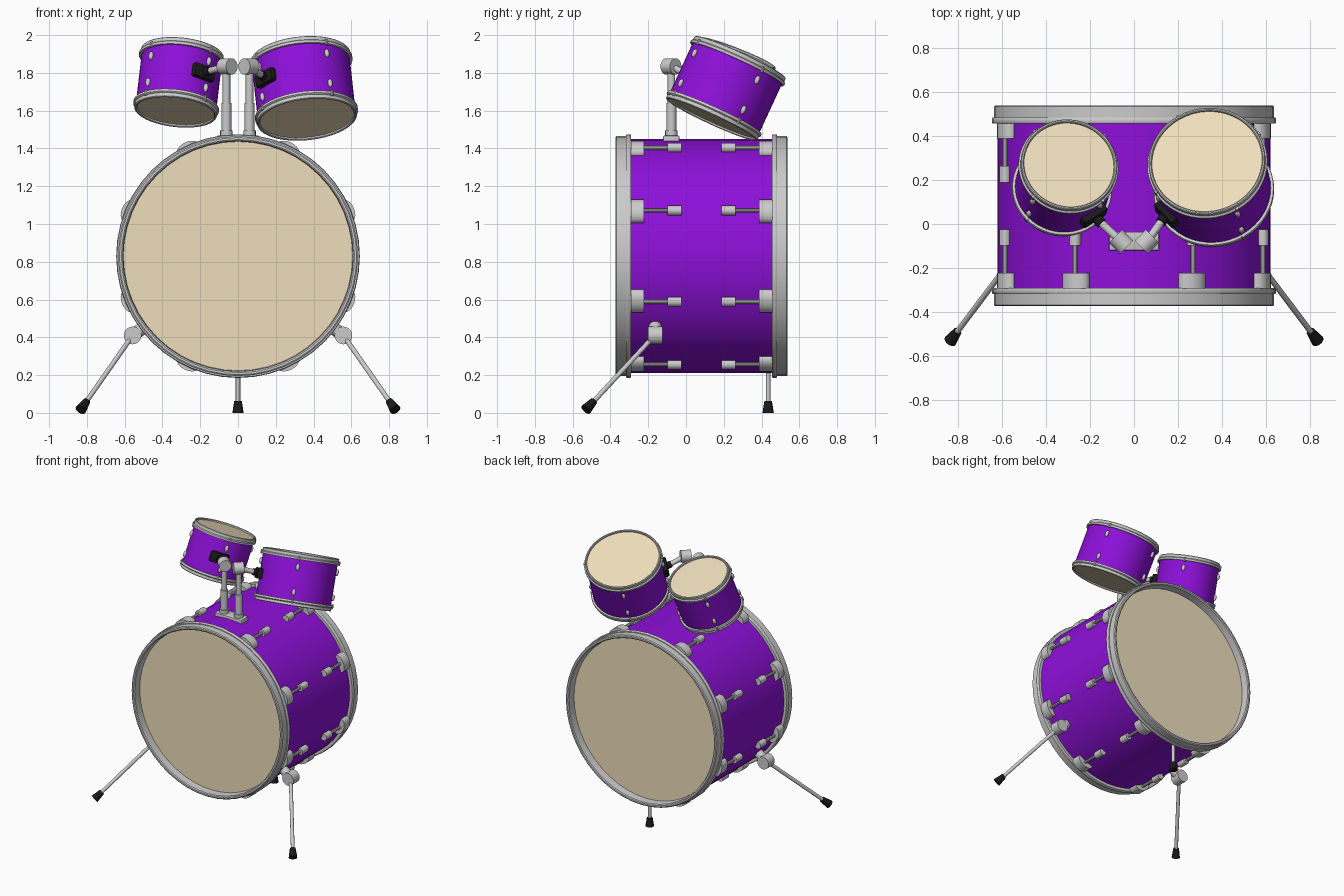
import bpy, bmesh
from math import sin, cos, radians, pi
from mathutils import Vector, Matrix

if "Cube" in bpy.data.objects:
    bpy.data.objects.remove(bpy.data.objects["Cube"])


def material(name, col):
    m = bpy.data.materials.new(name)
    m.diffuse_color = (*col, 1)
    m.use_nodes = True
    m.node_tree.nodes["Principled BSDF"].inputs["Base Color"].default_value = m.diffuse_color
    return m


PURPLE = material("purple_shell", (0.27, 0.005, 0.70))
CREAM = material("cream_skin", (0.86, 0.73, 0.50))
BLACK = material("black_rubber", (0.01, 0.01, 0.01))


def finish(name, bm, matrix, mat=None, smooth=True):
    bmesh.ops.recalc_face_normals(bm, faces=bm.faces)
    me = bpy.data.meshes.new(name)
    bm.to_mesh(me)
    bm.free()
    ob = bpy.data.objects.new(name, me)
    bpy.context.collection.objects.link(ob)
    ob.matrix_world = matrix
    if mat:
        me.materials.append(mat)
    if smooth:
        bpy.ops.object.select_all(action='DESELECT')
        ob.select_set(True)
        bpy.context.view_layer.objects.active = ob
        bpy.ops.object.shade_smooth_by_angle(angle=radians(35))
    return ob


def frame(origin, x, y, z):
    m = Matrix((x, y, z)).transposed().to_4x4()
    m.translation = origin
    return m


def ring(name, profile, matrix, mat=None, seg=48):
    """Closed (radius, height) profile spun around local z."""
    bm = bmesh.new()
    loops = [[bm.verts.new((r * cos(2 * pi * i / seg), r * sin(2 * pi * i / seg), h))
              for r, h in profile] for i in range(seg)]
    n = len(profile)
    for i in range(seg):
        a, b = loops[i], loops[(i + 1) % seg]
        for j in range(n):
            k = (j + 1) % n
            bm.faces.new((a[j], b[j], b[k], a[k]))
    return finish(name, bm, matrix, mat)


def rod(name, a, b, r1, r2=None, mat=None, seg=16, base=Matrix()):
    """Cylinder or cone between two points."""
    a, b = Vector(a), Vector(b)
    bm = bmesh.new()
    bmesh.ops.create_cone(bm, cap_ends=True, segments=seg, radius1=r1,
                          radius2=r1 if r2 is None else r2, depth=(b - a).length)
    rot = (b - a).to_track_quat('Z', 'Y').to_matrix().to_4x4()
    return finish(name, bm, base @ Matrix.Translation((a + b) / 2) @ rot, mat)


def box(name, size, matrix, mat=None, bevel=0.006):
    bm = bmesh.new()
    bmesh.ops.create_cube(bm, size=1, matrix=Matrix.Diagonal((*size, 1)))
    bmesh.ops.bevel(bm, geom=bm.edges[:], offset=bevel, segments=2, affect='EDGES', profile=0.5)
    return finish(name, bm, matrix, mat)


# Bass drum: local z runs along world +y
CZ = 0.83
bass = frame(Vector((0, 0, CZ)), (1, 0, 0), (0, 0, -1), (0, 1, 0))
ring("bass_shell", [(0.60, -0.30), (0.62, -0.30), (0.62, 0.465), (0.60, 0.465)], bass, PURPLE)
for label, s, edge in (("front", -1, -0.29), ("back", 1, 0.455)):
    prof = [(0.605, 0), (0.641, 0), (0.645, 0.006), (0.645, 0.022), (0.641, 0.028),
            (0.635, 0.028), (0.635, 0.078), (0.628, 0.083), (0.617, 0.083), (0.61, 0.078)]
    ring(f"bass_{label}_hoop", [(r, edge + s * h) for r, h in prof], bass)
    rod(f"bass_{label}_skin", (0, 0, edge + s * 0.008), (0, 0, edge + s * 0.022), 0.612,
        mat=CREAM, seg=48, base=bass)

# Bass tension claws, rods and lugs around the shell
for base_ang in (0, 180):
    for off in (-65, -22.4, 22.4, 65):
        a = radians(base_ang + off)
        rad, tan = Vector((cos(a), 0, sin(a))), Vector((-sin(a), 0, cos(a)))
        for edge, s in ((-0.292, 1), (0.457, -1)):
            at = lambda d, r=0.633: rad * r + Vector((0, edge + s * d, CZ))
            bm = bmesh.new()
            bmesh.ops.create_cone(bm, cap_ends=True, segments=20, radius1=1, radius2=1, depth=1,
                                  matrix=Matrix.Diagonal((0.065, 0.042, 0.07, 1)))
            finish("bass_claw", bm, frame(at(0.035, 0.622), tan, rad, tan.cross(rad)))
            rod("bass_tension_rod", at(0.06), at(0.21), 0.011, seg=10)
            rod("bass_lug", at(0.195), at(0.268), 0.026)
            rod("bass_lug_foot", at(0.232, 0.61), at(0.232, 0.64), 0.02)

# Front legs with clamps and rubber feet
for s in (-1, 1):
    top, foot = Vector((s * 0.558, -0.165, 0.41)), Vector((s * 0.833, -0.53, 0.017))
    d = (foot - top).normalized()
    rod("front_leg_clamp", (top.x, -0.20, top.z), (top.x, -0.125, top.z), 0.047, seg=20)
    rod("front_leg_socket", (s * 0.47, -0.163, 0.475), (s * 0.553, -0.163, 0.413), 0.034)
    rod("front_leg", top, foot - d * 0.03, 0.013)
    rod("front_foot", foot - d * 0.07, foot, 0.02, 0.03, BLACK)

# Rear leg
rod("rear_leg", (0, 0.435, 0.23), (0, 0.435, 0.04), 0.012)
rod("rear_foot", (0, 0.435, 0.062), (0, 0.435, 0), 0.02, 0.03, BLACK)

# Tom mount plate
box("mount_plate", (0.226, 0.085, 0.04), Matrix.Translation((0, -0.078, 1.448)))


def tom(side, s, bottom, top, R, lug_ang, arm_ang):
    bottom, top = Vector(bottom), Vector(top)
    L = (top - bottom).length
    z = (top - bottom).normalized()
    y = z.cross(Vector((1, 0, 0))).normalized()
    M = frame((top + bottom) / 2, y.cross(z), y, z)
    h, rs = L / 2, R - 0.014
    # Shell, hoops and skins
    ring(f"{side}_tom_shell", [(rs - 0.015, -h + 0.02), (rs, -h + 0.02),
                               (rs, h - 0.02), (rs - 0.015, h - 0.02)], M, PURPLE)
    prof = [(rs - 0.012, 0.042), (R - 0.002, 0.042), (R, 0.038), (R, 0.028), (R - 0.004, 0.024),
            (R - 0.008, 0.022), (R - 0.008, 0.004), (R - 0.012, 0), (R - 0.018, 0), (R - 0.022, 0.004)]
    for label, e in (("top", 1), ("bottom", -1)):
        ring(f"{side}_tom_{label}_hoop", [(r, e * (h - d)) for r, d in prof], M)
        rod(f"{side}_tom_{label}_skin", (0, 0, e * (h - 0.022)), (0, 0, e * (h - 0.012)),
            R - 0.02, mat=CREAM, seg=48, base=M)
        # Oval lugs and hoop screws
        for k in range(4):
            a = radians(lug_ang + 90 * k)
            c = Vector((cos(a) * (rs + 0.004), sin(a) * (rs + 0.004), e * (h - 0.095)))
            bm = bmesh.new()
            bmesh.ops.create_uvsphere(bm, u_segments=12, v_segments=8, radius=1,
                                      matrix=Matrix.Diagonal((0.013, 0.013, 0.024, 1)))
            finish(f"{side}_tom_lug", bm, M @ Matrix.Translation(c))
            p = Vector((cos(a) * (R - 0.004), sin(a) * (R - 0.004), 0))
            rod(f"{side}_tom_screw", p + Vector((0, 0, e * (h - 0.018))),
                p + Vector((0, 0, e * (h - 0.048))), 0.008, seg=8, base=M)
    # Black bracket on the shell
    a = radians(arm_ang)
    B = M @ Matrix.Rotation(a, 4, 'Z') @ Matrix.Translation((rs + 0.008, 0, 0))
    box(f"{side}_tom_bracket", (0.04, 0.13, 0.075), B, BLACK, 0.01)
    # Post, knuckle and arm
    x, yy = s * 0.061, -0.077
    rod(f"{side}_post_collar", (x, yy, 1.44), (x, yy, 1.495), 0.033)
    rod(f"{side}_post_lower", (x, yy, 1.45), (x, yy, 1.64), 0.026)
    rod(f"{side}_post_upper", (x, yy, 1.63), (x, yy, 1.82), 0.02)
    k = Vector((x, yy, 1.834))
    d = Vector((s * 0.7, 0.7, 0)) * 0.04
    rod(f"{side}_knuckle", k - d, k + d * 0.8, 0.043, seg=20)
    rod(f"{side}_arm", k, B.translation, 0.018)
    mid = k.lerp(B.translation, 0.7)
    rod(f"{side}_arm_collar", mid, B.translation, 0.024, mat=BLACK)


tom("left", -1, (-0.331, 0.147, 1.592), (-0.294, 0.271, 1.908), 0.228, -136, -54)
tom("right", 1, (0.366, 0.135, 1.553), (0.33, 0.287, 1.883), 0.274, -60, -139)
